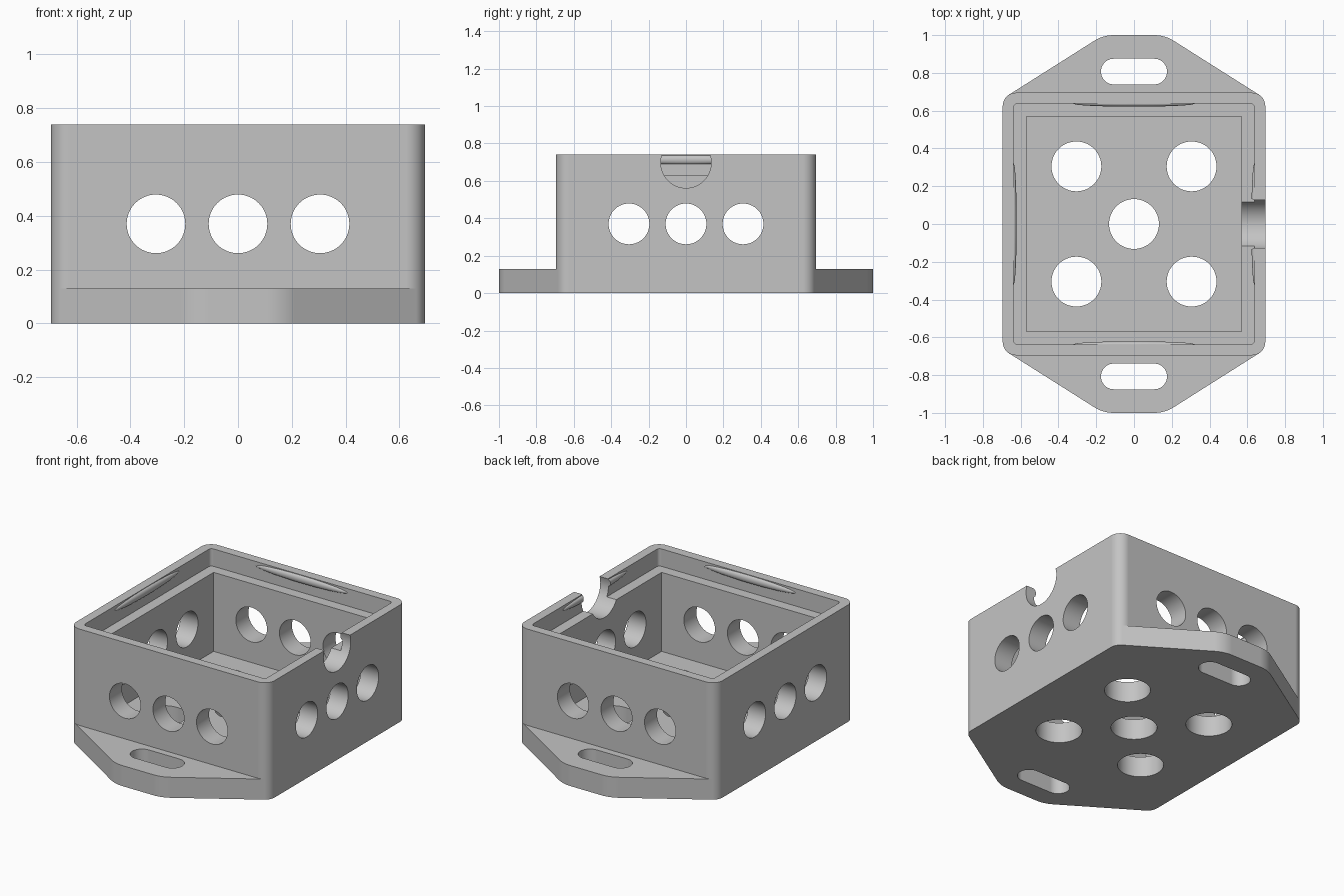
import bpy, bmesh
from math import sin, cos, pi, atan2, acos, hypot
from mathutils import Matrix

old = bpy.data.objects.get("Cube")
if old:
    bpy.data.objects.remove(old, do_unlink=True)

grey = bpy.data.materials.new("light grey plastic")
grey.use_nodes = True
COLOUR = (0.55, 0.55, 0.55, 1)
grey.diffuse_color = COLOUR
grey.node_tree.nodes["Principled BSDF"].inputs["Base Color"].default_value = COLOUR

HALF, HEIGHT, CORNER = 0.695, 0.74, 0.07
FLOOR, LEDGE = 0.13, 0.63
CAVITY, REBATE = 0.57, 0.637
SLOT_X, SLOT_Y, SLOT_R = 0.107, 0.807, 0.068
EAR_R = 1 - SLOT_Y


def arc(cx, cy, r, a, b, n):
    return [(cx + r * cos(a + (b - a) * i / n), cy + r * sin(a + (b - a) * i / n))
            for i in range(n + 1)]


def mirrored_outline(quarter):
    """Closed outline from the points of its first quadrant."""
    half = quarter + [(-x, y) for x, y in reversed(quarter)]
    return half + [(-x, -y) for x, y in half]


def add_object(name, bm):
    bmesh.ops.recalc_face_normals(bm, faces=bm.faces)
    mesh = bpy.data.meshes.new(name)
    bm.to_mesh(mesh)
    bm.free()
    mesh.materials.append(grey)
    obj = bpy.data.objects.new(name, mesh)
    bpy.context.collection.objects.link(obj)
    return obj


def prism(name, outline, z0, z1):
    bm = bmesh.new()
    face = bm.faces.new([bm.verts.new((x, y, z0)) for x, y in outline])
    top = bmesh.ops.extrude_face_region(bm, geom=[face])["geom"]
    verts = [v for v in top if isinstance(v, bmesh.types.BMVert)]
    bmesh.ops.translate(bm, verts=verts, vec=(0, 0, z1 - z0))
    return add_object(name, bm)


def cylinder(name, place, r, depth, axis="Z"):
    turn = {"X": Matrix.Rotation(pi / 2, 4, "Y"),
            "Y": Matrix.Rotation(pi / 2, 4, "X"), "Z": Matrix()}[axis]
    bm = bmesh.new()
    bmesh.ops.create_cone(bm, cap_ends=True, segments=64, radius1=r, radius2=r,
                          depth=depth, matrix=Matrix.Translation(place) @ turn)
    return add_object(name, bm)


def combine(body, other, operation):
    mod = body.modifiers.new("combine", "BOOLEAN")
    mod.operation, mod.solver, mod.object = operation, "EXACT", other
    bpy.context.view_layer.objects.active = body
    bpy.ops.object.modifier_apply(modifier=mod.name)
    bpy.data.objects.remove(other, do_unlink=True)


# Rounded box, and a base plate whose ears are tangent to the box corners
c = HALF - CORNER
dx, dy = c - SLOT_X, c - SLOT_Y
tangent = atan2(dy, dx) + acos((EAR_R - CORNER) / hypot(dx, dy))
lower = arc(c, c, CORNER, 0, tangent, 10)
upper = arc(c, c, CORNER, tangent, pi / 2, 6)
ear = arc(SLOT_X, SLOT_Y, EAR_R, tangent, pi / 2, 10)
body = prism("enclosure_body", mirrored_outline(lower + upper[1:]), 0, HEIGHT)
combine(body, prism("mounting_plate", mirrored_outline(lower + ear), 0, FLOOR), "UNION")

# Square cavity and the wider lid rebate above it
combine(body, prism("cavity", mirrored_outline([(CAVITY, CAVITY)]), FLOOR, 1), "DIFFERENCE")
rc = REBATE - 0.02
rebate = mirrored_outline(arc(rc, rc, 0.02, 0, pi / 2, 6))
combine(body, prism("lid_rebate", rebate, LEDGE, 1), "DIFFERENCE")

# Lens-shaped lid catches on the four rebate walls
for k in range(4):
    bm = bmesh.new()
    bmesh.ops.create_uvsphere(bm, u_segments=48, v_segments=24, radius=1)
    bmesh.ops.transform(bm, verts=bm.verts, matrix=Matrix.Rotation(k * pi / 2, 4, "Z")
                        @ Matrix.Translation((REBATE, 0, 0.713))
                        @ Matrix.Diagonal((0.016, 0.32, 0.024, 1)))
    combine(body, add_object("lid_catch", bm), "UNION")

# Rows of holes through the side walls
for s in (-0.305, 0, 0.305):
    combine(body, cylinder("side_hole", (0, s, 0.37), 0.109, 2, "X"), "DIFFERENCE")
    combine(body, cylinder("front_hole", (s, 0, 0.37), 0.109, 2, "Y"), "DIFFERENCE")

# Five holes in the floor
for x, y in [(0, 0)] + [(i, j) for i in (-0.305, 0.305) for j in (-0.305, 0.305)]:
    combine(body, cylinder("floor_hole", (x, y, 0), 0.132, 0.6), "DIFFERENCE")

# Slots in the ears
slot = arc(SLOT_X, 0, SLOT_R, -pi / 2, pi / 2, 20)
slot += [(-x, -y) for x, y in slot]
for side in (-1, 1):
    outline = [(x, y + side * SLOT_Y) for x, y in slot]
    combine(body, prism("ear_slot", outline, -0.2, 0.3), "DIFFERENCE")

# Cable notch in the rim of the left wall
combine(body, cylinder("cable_notch", (0.7, 0, 0.697), 0.135, 0.4, "X"), "DIFFERENCE")

# Smooth rounds, crisp edges
bpy.ops.object.select_all(action="DESELECT")
body.select_set(True)
bpy.context.view_layer.objects.active = body
bpy.ops.object.shade_smooth_by_angle(angle=pi / 6)
weighted = body.modifiers.new("weighted_normals", "WEIGHTED_NORMAL")
weighted.keep_sharp = True
